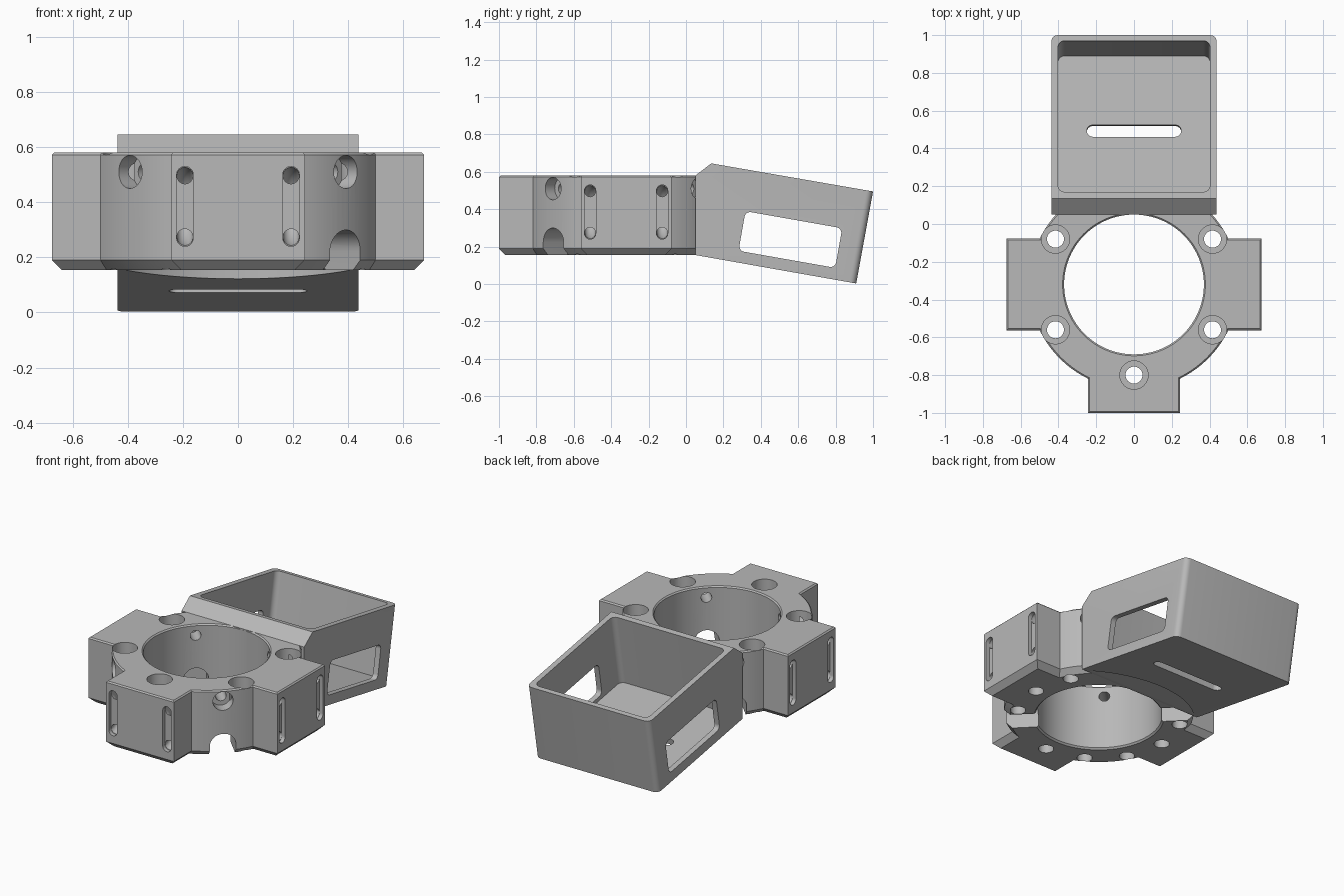
import bpy
import bmesh
from math import sin, cos, pi, radians, asin, sqrt
from mathutils import Matrix, Vector

cube = bpy.data.objects.get("Cube")
if cube:
    bpy.data.objects.remove(cube)

grey = bpy.data.materials.new("mid_grey")
grey.use_nodes = True
grey.diffuse_color = (0.48, 0.48, 0.48, 1)
grey.node_tree.nodes["Principled BSDF"].inputs["Base Color"].default_value = grey.diffuse_color

CENTRE = Vector((0, -0.32, 0))
BOTTOM, TOP = 0.155, 0.58
DISC, BORE = 0.555, 0.37
TILT = Matrix.Rotation(radians(-10), 4, 'X')


def loft(name, levels, matrix=Matrix()):
    """Closed solid through matching outlines, given as (points, height)."""
    bm = bmesh.new()
    rings = [[bm.verts.new((x, y, z)) for x, y in pts] for pts, z in levels]
    n = len(rings[0])
    for low, high in zip(rings, rings[1:]):
        for i in range(n):
            j = (i + 1) % n
            bm.faces.new((low[i], low[j], high[j], high[i]))
    bm.faces.new(rings[0][::-1])
    bm.faces.new(rings[-1])
    bm.transform(matrix)
    bmesh.ops.recalc_face_normals(bm, faces=bm.faces)
    mesh = bpy.data.meshes.new(name)
    bm.to_mesh(mesh)
    bm.free()
    mesh.materials.append(grey)
    obj = bpy.data.objects.new(name, mesh)
    bpy.context.collection.objects.link(obj)
    return obj


def prism(pts, z0, z1, matrix=Matrix(), name="cutter"):
    return loft(name, [(pts, z0), (pts, z1)], matrix)


def circle(r, n=32):
    return [(r * cos(2 * pi * i / n), r * sin(2 * pi * i / n)) for i in range(n)]


def rounded(w, h, r, n=8):
    """Rounded rectangle outline centred on the origin."""
    pts = []
    for q, (sx, sy) in enumerate([(1, 1), (-1, 1), (-1, -1), (1, -1)]):
        for i in range(n + 1):
            a = pi / 2 * (q + i / n)
            pts.append((sx * (w / 2 - r) + r * cos(a), sy * (h / 2 - r) + r * sin(a)))
    clean = []
    for p in pts:
        if not clean or (Vector(p) - Vector(clean[-1])).length > 1e-5:
            clean.append(p)
    if (Vector(clean[0]) - Vector(clean[-1])).length < 1e-5:
        clean.pop()
    return clean


def cut(target, cutter):
    cutter.hide_render = True
    mod = target.modifiers.new("cut", 'BOOLEAN')
    mod.operation, mod.solver, mod.object = 'DIFFERENCE', 'EXACT', cutter
    bpy.context.view_layer.objects.active = target
    bpy.ops.object.modifier_apply(modifier=mod.name)
    bpy.data.objects.remove(cutter)


def around(angle, radius, z):
    """Place at a polar spot on the ring, keeping z up."""
    a = radians(angle)
    return Matrix.Translation(CENTRE + Vector((radius * cos(a), radius * sin(a), z)))


def outward(angle, radius, z, side=0):
    """Local z points away from the ring centre, local x points down."""
    return (Matrix.Translation(CENTRE + Vector((0, 0, z))) @ Matrix.Rotation(radians(angle), 4, 'Z')
            @ Matrix.Translation((radius, side, 0)) @ Matrix.Rotation(pi / 2, 4, 'Y'))


ARMS = [(180, 0.675), (270, 0.68), (360, 0.675)]
HALF = 0.2425


def body_outline(d):
    """Disc with three square arms, inset by d."""
    r, w = DISC - d, HALF - d
    spread = asin(w / r)
    pts = []
    for k, (angle, reach) in enumerate(ARMS):
        a = radians(angle)
        for u, v in ((sqrt(r * r - w * w), -w), (reach - d, -w), (reach - d, w), (sqrt(r * r - w * w), w)):
            pts.append((u * cos(a) - v * sin(a), u * sin(a) + v * cos(a)))
        gap = pi if k == 2 else pi / 2
        steps = 48 if k == 2 else 16
        for i in range(1, steps):
            t = a + spread + (gap - 2 * spread) * i / steps
            pts.append((r * cos(t), r * sin(t)))
    return pts


# Ring body with chamfered rims
ring = loft("ring_body", [(body_outline(0.035), BOTTOM), (body_outline(0), BOTTOM + 0.035),
                          (body_outline(0), TOP - 0.008), (body_outline(0.008), TOP)],
            Matrix.Translation(CENTRE))
cut(ring, prism(rounded(2, 1, 0.01), -0.2, 1, Matrix.Translation((0, 0.568, 0))))

# Central bore with small edge breaks
wide, bore = circle(BORE + 0.01, 96), circle(BORE, 96)
cut(ring, loft("cutter", [(wide, 0), (wide, BOTTOM), (bore, BOTTOM + 0.01), (bore, TOP - 0.008),
                          (circle(BORE + 0.008, 96), TOP), (circle(BORE + 0.008, 96), 1)],
               Matrix.Translation(CENTRE)))

# Counterbored upright screw holes and blind holes below
for angle in (30, 150, 210, 270, 330):
    spot = around(angle, 0.48, 0)
    cut(ring, prism(circle(0.045), 0, 1, spot))
    cut(ring, prism(circle(0.075), 0.38, 1, spot))
for angle in (0, 180, 240):
    cut(ring, prism(circle(0.045), 0, 0.26, around(angle, 0.48, 0)))

# Radial screw holes on the diagonals
for angle in (45, 135, 225, 315):
    spot = outward(angle, 0, 0.51)
    cut(ring, prism(circle(0.032), 0.3, 0.7, spot))
    cut(ring, prism(circle(0.06), 0.48, 0.7, spot))

# Arched cable notches under two diagonals
for angle in (135, 315):
    arch = [(0.3, 0.0775), (0.3, -0.0775)]
    arch = [(-0.0775 * sin(pi * i / 16), -0.0775 * cos(pi * i / 16)) for i in range(17)] + arch
    cut(ring, prism(arch, 0.25, 0.75, outward(angle, 0, 0.222)))

# Strap grooves with curved channels in the arm ends
for angle, reach in ARMS:
    for side in (-0.1925, 0.1925):
        spot = outward(angle, reach, 0.385, side)
        cut(ring, prism(rounded(0.29, 0.06, 0.03), -0.025, 0.1, spot))
        bpy.ops.mesh.primitive_torus_add(major_segments=32, minor_segments=16,
                                         major_radius=0.115, minor_radius=0.0295)
        loop = bpy.context.object
        loop.data.transform(spot @ Matrix.Rotation(pi / 2, 4, 'X'))
        cut(ring, loop)

# Tilted open tray, extruded sideways from its side profile
side_profile = [(0.05, BOTTOM), (0.91, 0.003), (1.0, 0.495), (0.135, 0.645), (0.05, TOP)]
sideways = Matrix(((0, 0, 1, 0), (1, 0, 0, 0), (0, 1, 0, 0), (0, 0, 0, 1)))
tray = prism(side_profile, -0.438, 0.438, sideways, "tilted_tray")
bm = bmesh.new()
bm.from_mesh(tray.data)
corners = [e for e in bm.edges if all(v.co.y > 0.9 for v in e.verts)
           and abs(e.verts[0].co.x - e.verts[1].co.x) < 0.01]
bmesh.ops.bevel(bm, geom=corners, offset=0.035, segments=6, profile=0.5, affect='EDGES')
bm.to_mesh(tray.data)
bm.free()

# Tray cavity, floor slot and side windows
mouth = Matrix.Translation((0, 0.57, 0.569)) @ TILT
cut(tray, prism(rounded(0.805, 0.812, 0.035), -0.46, 0.2, mouth))
cut(tray, prism(rounded(0.5, 0.064, 0.032), -0.15, 0.1,
                Matrix.Translation((0, 0.49, 0.097)) @ TILT))
cut(tray, prism(rounded(0.525, 0.215, 0.03), -0.6, 0.6,
                Matrix.Translation((0, 0.558, 0.238)) @ TILT @ sideways))

# Round relief where the tray floor meets the ring underside
cut(tray, prism(circle(DISC, 96), -0.2, BOTTOM - 0.001, Matrix.Translation(CENTRE)))

for obj in (ring, tray):
    bpy.ops.object.select_all(action='DESELECT')
    obj.select_set(True)
    bpy.context.view_layer.objects.active = obj
    bpy.ops.object.shade_smooth_by_angle(angle=radians(25))
